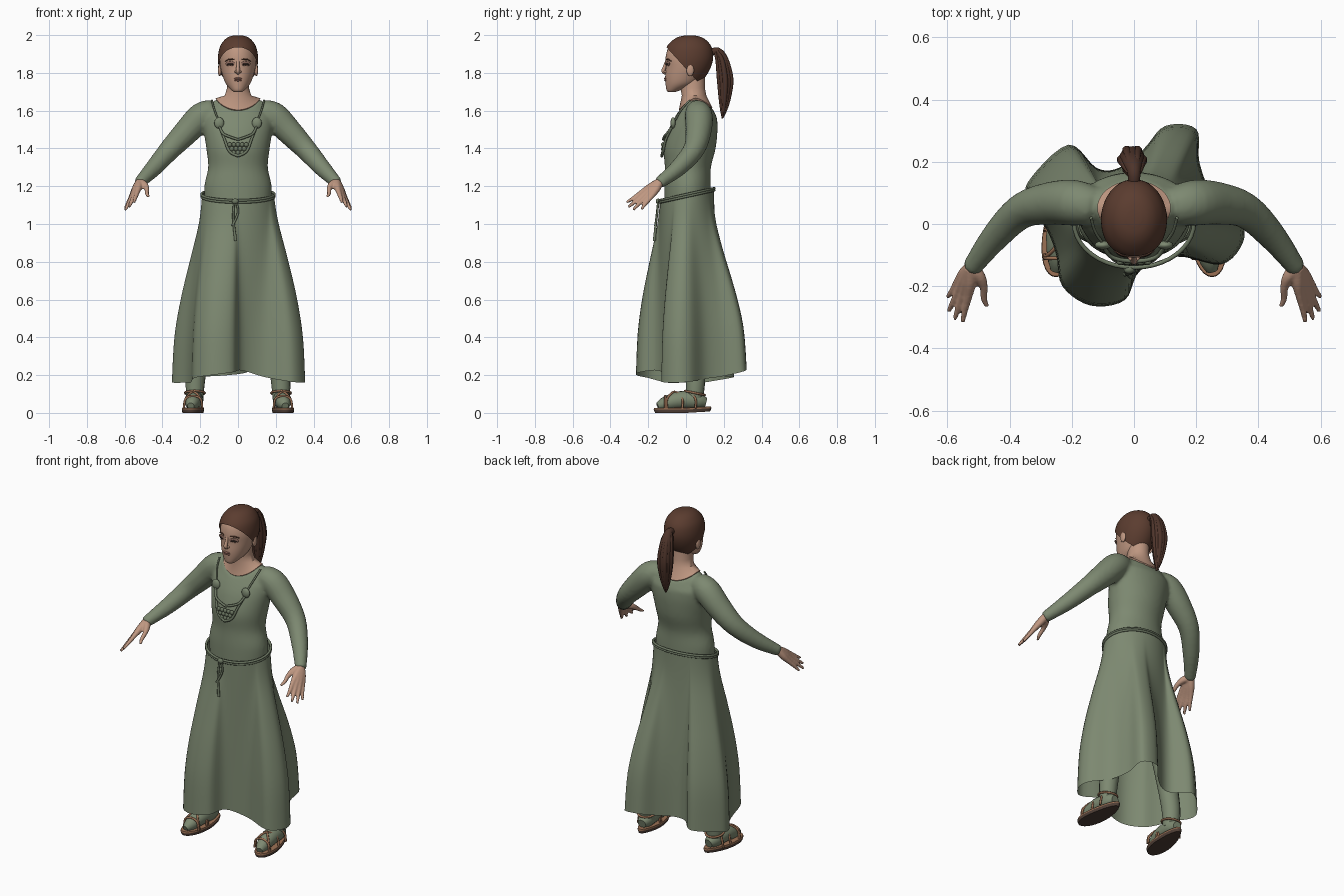
import bpy, bmesh, math
from mathutils import Vector, Matrix, Euler

cube = bpy.data.objects.get("Cube")
if cube:
    bpy.data.objects.remove(cube)


def material(name, r, g, b):
    m = bpy.data.materials.new(name)
    m.use_nodes = True
    m.diffuse_color = (r, g, b, 1)
    bsdf = m.node_tree.nodes["Principled BSDF"]
    bsdf.inputs["Base Color"].default_value = (r, g, b, 1)
    bsdf.inputs["Roughness"].default_value = 0.9
    return m


GREEN = material("sage_cloth", .205, .25, .165)
CORD = material("dark_sage_cord", .15, .185, .122)
SKIN = material("skin", .52, .31, .22)
SHADE = material("eyelid_brown", .24, .13, .10)
HAIR = material("brown_hair", .105, .046, .029)
TAIL_HAIR = material("dark_brown_hair", .075, .034, .023)
DARK = material("dark_eye", .025, .015, .012)
LIPS = material("lips", .36, .165, .125)
LEATHER = material("tan_leather", .33, .165, .09)
SOLE = material("brown_sole", .075, .047, .035)


def smooth(pts, sub, closed=False):
    """Catmull-Rom through points of any dimension."""
    pts = [Vector(p) for p in pts]
    n, out = len(pts), []
    get = (lambda i: pts[i % n]) if closed else (lambda i: pts[max(0, min(n - 1, i))])
    for i in range(n if closed else n - 1):
        a, b, c, d = (get(i + k) for k in (-1, 0, 1, 2))
        for s in range(sub):
            t = s / sub
            out.append(b + (c - a) * (t / 2) + (a * 2 - b * 5 + c * 4 - d) * (t * t / 2)
                       + (b * 3 - a - c * 3 + d) * (t ** 3 / 2))
    return out if closed else out + [pts[-1]]


def loft(bm, rings, caps=True, closed=False):
    """Skin a list of point rings with quads, with fans as end caps."""
    vs = [[bm.verts.new(p) for p in r] for r in rings]
    n = len(vs[0])
    for k in range(len(vs) if closed else len(vs) - 1):
        a, b = vs[k], vs[(k + 1) % len(vs)]
        for i in range(n):
            j = (i + 1) % n
            bm.faces.new((a[i], a[j], b[j], b[i]))
    if caps and not closed:
        for ring in (vs[0], vs[-1]):
            mid = bm.verts.new(sum((v.co for v in ring), Vector()) / n)
            for i in range(n):
                bm.faces.new((ring[i], ring[(i + 1) % n], mid))


def sweep(bm, pts, n=12, sub=4, closed=False):
    """Tube along (x, y, z, radius) points."""
    path = smooth(pts, sub, closed)
    m, side, rings = len(path), Vector((.31, .9, .2)), []
    for i, p in enumerate(path):
        nxt = path[(i + 1) % m] if closed else path[min(i + 1, m - 1)]
        prv = path[i - 1] if closed else path[max(i - 1, 0)]
        t = (nxt - prv).to_3d().normalized()
        side = (side - t * side.dot(t)).normalized()
        up = t.cross(side)
        rings.append([p.to_3d() + (side * math.cos(a) + up * math.sin(a)) * p[3]
                      for a in (math.tau * k / n for k in range(n))])
    loft(bm, rings, True, closed)


def ball(bm, at, size, turn=0):
    place = Matrix.LocRotScale(Vector(at), Euler((0, 0, turn)), Vector(size))
    bmesh.ops.create_uvsphere(bm, u_segments=20, v_segments=12, radius=1, matrix=place)


def ring(z, w, front, back, n=40):
    c, r = (front + back) / 2, (back - front) / 2
    return [Vector((w * math.cos(a), c + r * math.sin(a), z))
            for a in (math.tau * k / n for k in range(n))]


def finish(bm, name, *mats, voxel=0, relax=4):
    bmesh.ops.recalc_face_normals(bm, faces=bm.faces)
    me = bpy.data.meshes.new(name)
    bm.to_mesh(me)
    bm.free()
    for m in mats:
        me.materials.append(m)
    for p in me.polygons:
        p.use_smooth = True
    me.set_sharp_from_angle(angle=math.radians(50))
    ob = bpy.data.objects.new(name, me)
    bpy.context.collection.objects.link(ob)
    if voxel:
        rm = ob.modifiers.new("blend", 'REMESH')
        rm.mode, rm.voxel_size, rm.use_smooth_shade = 'VOXEL', voxel, True
        ob.modifiers.new("relax", 'SMOOTH').iterations = relax


def both(bm, pts, **kw):
    sweep(bm, pts, **kw)
    sweep(bm, [(-p[0],) + tuple(p[1:]) for p in pts], **kw)


# Bodice with sleeves, blended into one surface
def neckline(grow=0, lift=0):
    out = []
    for p in ring(1.662, .118 + grow, -.038 - grow, .14 + grow):
        s = (p.y - .051) / .089
        p.z += lift - (.062 if s < 0 else .05) * abs(s) ** 1.6
        out.append(p)
    return out


bm = bmesh.new()
TORSO = [(1.08, .175, -.115, .13), (1.2, .178, -.115, .13), (1.3, .158, -.112, .132),
         (1.4, .168, -.118, .157), (1.5, .183, -.092, .167), (1.565, .188, -.06, .164)]
loft(bm, [ring(*p) for p in smooth(TORSO, 4)] + [neckline()])
both(bm, [(.125, .055, 1.6, .06), (.19, .068, 1.572, .074), (.27, .066, 1.49, .069),
          (.36, .042, 1.395, .057), (.445, -.04, 1.298, .046), (.525, -.145, 1.215, .031)], n=20)
finish(bm, "bodice", GREEN, voxel=.011)

# Skirt: oval waist flowing into a billowing hem
HEM = [(-.03, -.245, .215), (.02, -.15, .225), (.14, -.105, .19), (.28, -.13, .165),
       (.35, -.06, .16), (.34, .02, .165), (.25, .1, .18), (.21, .2, .195), (.2, .305, .22),
       (.1, .315, .23), (.03, .24, .21), (-.05, .18, .2), (-.12, .18, .195), (-.21, .255, .19),
       (-.33, .15, .17), (-.345, .08, .16), (-.28, -.02, .16), (-.25, -.1, .16),
       (-.23, -.2, .185), (-.14, -.262, .2)]
hem = smooth(HEM, 5, True)
waist = []
for h in hem:
    a = math.atan2(h.y, h.x)
    y = .005 + .143 * math.sin(a)
    waist.append(Vector((.19 * math.cos(a), y, 1.15 + .22 * y)))
# (height fraction from hem to waist, share of the hem shape)
FLOW = [(1, 0), (.86, .14), (.66, .45), (.45, .74), (.24, .93), (0, 1)]
rings = []
for h, w in smooth(FLOW, 4):
    row = []
    for a, b in zip(waist, hem):
        k = max(0, w) ** (1 + 3 * max(0, a.y))
        row.append(Vector((a.x + (b.x - a.x) * k, a.y + (b.y - a.y) * k, b.z + (a.z - b.z) * h)))
    rings.append(row)
bm = bmesh.new()
loft(bm, rings, caps=False)
finish(bm, "skirt", GREEN)

# Belt with knot and hanging ends
bm = bmesh.new()
for dz in (-.005, .006):
    sweep(bm, [(p.x, p.y, 1.15 + .22 * p.y + dz, .007) for p in ring(0, .193, -.14, .15)],
          n=8, sub=1, closed=True)
ball(bm, (-.015, -.147, 1.12), (.018, .013, .015))
sweep(bm, [(-.02, -.147, 1.12, .006), (-.025, -.157, 1.03, .006), (-.012, -.168, .91, .008)], n=8)
sweep(bm, [(-.01, -.147, 1.12, .006), (0, -.152, 1.06, .006), (-.03, -.162, .99, .007)], n=8)
finish(bm, "belt", CORD)

# Necklace: straps, brooches, cords and a cluster of pendants
bm = bmesh.new()
both(bm, [(.138, .02, 1.655, .005), (.125, -.025, 1.605, .005), (.1, -.062, 1.54, .005)], n=8)
for s in (1, -1):
    ball(bm, (s * .1, -.068, 1.535), (.026, .014, .03))
finish(bm, "brooch_straps", GREEN)
bm = bmesh.new()
both(bm, [(.1, -.07, 1.52, .006), (.08, -.1, 1.48, .007), (.045, -.115, 1.462, .007),
          (0, -.12, 1.447, .007)], n=8)
both(bm, [(.1, -.07, 1.52, .006), (.072, -.106, 1.45, .007), (.045, -.122, 1.385, .008),
          (0, -.128, 1.36, .008)], n=8)
for row, count in enumerate((5, 4, 3)):
    for i in range(count):
        ball(bm, ((i - (count - 1) / 2) * .022, -.122, 1.42 - row * .022), (.012, .01, .013))
finish(bm, "necklace", CORD)

# Neck and upper chest
bm = bmesh.new()
loft(bm, [neckline(-.012, -.02), neckline(0, .004), ring(1.68, .07, -.022, .108),
          ring(1.72, .058, -.03, .1), ring(1.8, .058, -.03, .1)])
finish(bm, "neck", SKIN)

# Head, ears and nose
HEAD = [(1.698, .02, -.092, -.06), (1.708, .034, -.103, -.03), (1.74, .063, -.108, .05),
        (1.78, .08, -.11, .092), (1.83, .093, -.107, .122), (1.88, .097, -.108, .135),
        (1.93, .088, -.095, .127), (1.965, .065, -.063, .1), (1.983, .04, -.03, .068),
        (1.99, .015, .005, .035)]


def head_rings(grow):
    return [ring(z + grow * (z - 1.84) * 6, w + grow, f - grow, b + grow)
            for z, w, f, b in smooth(HEAD, 4)]


bm = bmesh.new()
loft(bm, head_rings(0))
sweep(bm, [(0, -.1, 1.868, .008), (0, -.112, 1.835, .009), (0, -.12, 1.81, .011),
           (0, -.104, 1.8, .011)])
for s in (1, -1):
    ball(bm, (s * .097, .022, 1.815), (.01, .02, .032))
    ball(bm, (s * .011, -.11, 1.806), (.007, .008, .007))
finish(bm, "head", SKIN)

# Eyes, brows and lips
bm = bmesh.new()
for s in (1, -1):
    ball(bm, (s * .042, -.097, 1.849), (.027, .004, .013), s * .42)
finish(bm, "eyelids", SHADE)
bm = bmesh.new()
for s in (1, -1):
    ball(bm, (s * .041, -.099, 1.847), (.019, .005, .007), s * .42)
finish(bm, "eyes", DARK)
bm = bmesh.new()
both(bm, [(.02, -.105, 1.87, .003), (.045, -.096, 1.873, .004), (.068, -.078, 1.862, .002)], n=8)
finish(bm, "eyebrows", HAIR)
bm = bmesh.new()
for z in (1.761, 1.77):
    ball(bm, (0, -.109, z), (.022, .007, .0055))
finish(bm, "lips", LIPS)

# Swept back hair: enlarged head cut by a slanted hairline
bm = bmesh.new()
loft(bm, head_rings(.009))
bmesh.ops.bisect_plane(bm, geom=bm.verts[:] + bm.edges[:] + bm.faces[:], plane_co=(0, 0, 1.822),
                       plane_no=(0, 1.1, 1), clear_inner=True)
finish(bm, "hair", HAIR)
bm = bmesh.new()
TAIL = [(0, .125, 1.905, .02), (0, .165, 1.915, .021), (-.004, .19, 1.87, .034),
        (-.006, .207, 1.77, .043), (-.006, .206, 1.68, .034), (-.004, .2, 1.61, .02),
        (0, .193, 1.56, .004)]
sweep(bm, TAIL, n=14)
for k in range(6):
    a = math.tau * k / 6
    sweep(bm, [(x + r * .8 * math.cos(a), y + r * .8 * math.sin(a), z, r * .35)
               for x, y, z, r in TAIL[1:]], n=8)
finish(bm, "ponytail", TAIL_HAIR)

# Hands: fingers fanning out of the wrist
bm = bmesh.new()
wrist, middle = Vector((.522, -.14, 1.22)), Vector((.578, -.285, 1.09))
FINGERS = [(.472, -.265, 1.145), (.55, -.315, 1.115), (.576, -.305, 1.09),
           (.596, -.28, 1.075), (.6, -.235, 1.078)]
for tip in map(Vector, FINGERS):
    spread = (tip - middle) * .12
    palm = wrist.lerp(tip, .25) + spread
    knuckle = wrist.lerp(tip, .52) + spread
    both(bm, [(*wrist, .023), (*palm, .02), (*knuckle, .0135), (*wrist.lerp(tip, .8), .0105),
              (*tip, .007)])
finish(bm, "hands", SKIN, voxel=.0055, relax=2)

# Stockinged legs and feet
bm = bmesh.new()
both(bm, [(.1, .01, .95, .085), (.15, .03, .7, .08), (.2, .045, .35, .058),
          (.225, .05, .18, .052), (.228, .045, .07, .045)], n=16)
both(bm, [(.25, -.15, .036, .018), (.243, -.11, .05, .036), (.235, -.03, .068, .047),
          (.228, .06, .064, .044), (.224, .105, .055, .025)], n=16)
finish(bm, "stockings", GREEN)

# Sandals: soles with dark undersides, and crossing straps
bm = bmesh.new()
for s in (1, -1):
    def outline(z, k):
        pts = []
        for i in range(32):
            a = math.tau * i / 32
            y = -.018 + .153 * k * math.sin(a)
            x = .234 - .1 * y + .056 * k * math.cos(a) * (1 - .2 * math.sin(a))
            pts.append(Vector((s * x, y, z + .06 * max(0, y))))
        return pts
    loft(bm, [outline(0, .95), outline(.017, 1), outline(.026, .98)])
for f in bm.faces:
    c = f.calc_center_median()
    f.material_index = 0 if c.z - .06 * max(0, c.y) > .018 else 1
finish(bm, "sandal_soles", LEATHER, SOLE)
bm = bmesh.new()
for y0, y1, top in ((-.11, -.11, .09), (-.1, -.02, .112), (-.02, -.1, .112), (-.03, .05, .122)):
    mid = (y0 + y1) / 2
    both(bm, [(.189, y0, .025, .006), (.198, y0, .075, .006), (.237, mid, top, .006),
              (.277, y1, .075, .006), (.287, y1, .025, .006)], n=8)
both(bm, [(p.x + .228, p.y, .105 - (p.y - .05) * .2, .006)
          for p in ring(0, .052, -.006, .1, 20)], n=8, sub=1, closed=True)
finish(bm, "sandal_straps", LEATHER)
